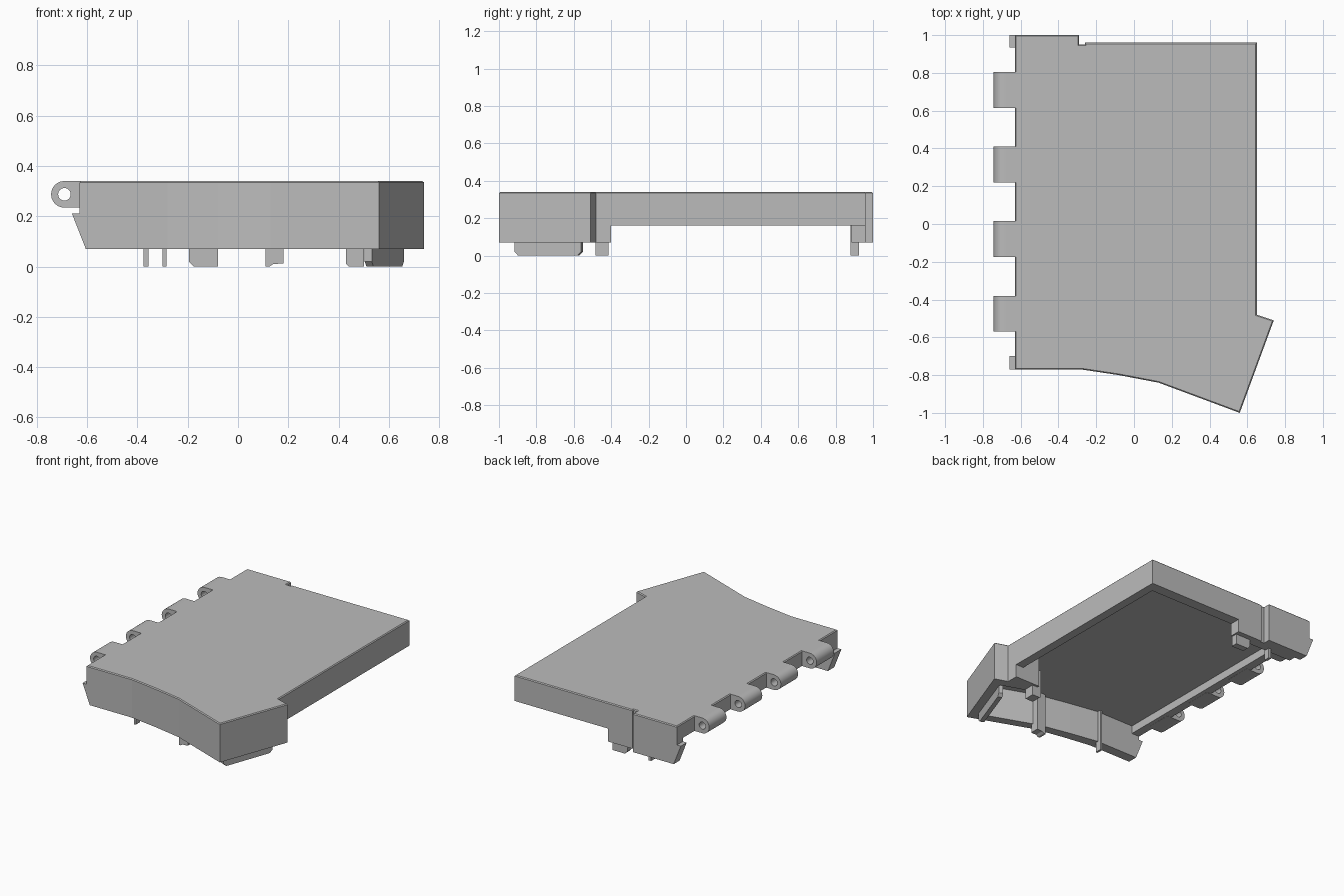
import bpy, bmesh, math
from mathutils import Vector

cube = bpy.data.objects.get("Cube")
if cube:
    bpy.data.objects.remove(cube, do_unlink=True)

grey = bpy.data.materials.new("plain grey")
grey.use_nodes = True
colour = (0.5, 0.5, 0.5, 1)
grey.diffuse_color = colour
grey.node_tree.nodes["Principled BSDF"].inputs["Base Color"].default_value = colour

TOP, CEILING, RIM, HINGE_RIM = 0.34, 0.29, 0.07, 0.235


def add_object(name, bm):
    bmesh.ops.recalc_face_normals(bm, faces=bm.faces)
    mesh = bpy.data.meshes.new(name)
    bm.to_mesh(mesh)
    bm.free()
    mesh.materials.append(grey)
    obj = bpy.data.objects.new(name, mesh)
    bpy.context.collection.objects.link(obj)
    return obj


def prism(name, points, low, high, axis="z", top_bevel=0):
    """Extrude an outline along z (points are x, y) or y (points are x, z)."""
    bm = bmesh.new()
    place = (lambda p, h: (p[0], p[1], h)) if axis == "z" else (lambda p, h: (p[0], h, p[1]))
    a = [bm.verts.new(place(p, low)) for p in points]
    b = [bm.verts.new(place(p, high)) for p in points]
    bm.faces.new(a)
    bm.faces.new(b)
    for i in range(len(a)):
        j = (i + 1) % len(a)
        bm.faces.new((a[i], a[j], b[j], b[i]))
    if top_bevel:
        edges = [e for e in bm.edges if all(v in b for v in e.verts)]
        bmesh.ops.recalc_face_normals(bm, faces=bm.faces)
        bmesh.ops.bevel(bm, geom=edges, offset=top_bevel, segments=1, affect="EDGES")
    return add_object(name, bm)


def box(name, x0, x1, y0, y1, z0, z1):
    return prism(name, [(x0, y0), (x1, y0), (x1, y1), (x0, y1)], z0, z1)


def cut(obj, cutter):
    cutter.hide_render = True
    mod = obj.modifiers.new("cut", "BOOLEAN")
    mod.operation = "DIFFERENCE"
    mod.solver = "EXACT"
    mod.object = cutter
    bpy.context.view_layer.objects.active = obj
    bpy.ops.object.modifier_apply(modifier=mod.name)
    bpy.data.objects.remove(cutter, do_unlink=True)


# Hollow cover with an angled ear at the front
outline = [(-.63, -.77), (-.28, -.77), (-.08, -.8), (.13, -.84), (.56, -1), (.74, -.51),
           (.65, -.48), (.65, .96), (-.26, .96), (-.26, .95), (-.29, .95), (-.29, 1), (-.63, 1)]
pocket = [(-.57, -.7), (-.28, -.7), (-.08, -.735), (.14, -.78), (.525, -.922), (.66, -.55),
          (.46, -.48), (.46, -.4), (.59, -.4), (.59, .885), (-.57, .885)]
cover = prism("cover_shell", outline, RIM, TOP, top_bevel=.006)
cut(cover, prism("pocket_cutter", pocket, -.1, CEILING))
cut(cover, box("low_rim_cutter", -.07, 1, -.4, 1.2, -.1, .16))
cut(cover, box("hinge_rim_cutter", -1, -.56, -1.2, 1.2, -.1, HINGE_RIM))

# Slanted lips closing both ends of the hinge side
lip = [(-.66, .21), (-.63, .21), (-.63, HINGE_RIM), (-.56, HINGE_RIM), (-.56, RIM), (-.605, RIM)]
prism("front_lip", lip, -.77, -.7, "y")
prism("back_lip", lip, .935, 1, "y")


# Hinge knuckles with a pin hole
def knuckle(name, y0, y1, cx=-.69, cz=.287, radius=.053, hole=.025, sides=24):
    bm = bmesh.new()
    rings = []
    for y in (y0, y1):
        for is_hole in (False, True):
            ring = []
            for i in range(sides):
                a = 2 * math.pi * i / sides
                c, s = math.cos(a), math.sin(a)
                r = hole if is_hole else radius
                if c > .001 and not is_hole:
                    # flat top and bottom running back into the wall
                    reach = radius / math.tan(math.pi / 6)
                    r = min(reach / c, radius / max(abs(s), .001))
                ring.append(bm.verts.new((cx + r * c, y, cz + r * s)))
            rings.append(ring)
    outer0, hole0, outer1, hole1 = rings
    for p, q in ((outer0, outer1), (hole0, hole1), (outer0, hole0), (outer1, hole1)):
        for i in range(sides):
            j = (i + 1) % sides
            bm.faces.new((p[i], p[j], q[j], q[i]))
    obj = add_object(name, bm)
    bpy.ops.object.select_all(action="DESELECT")
    obj.select_set(True)
    bpy.context.view_layer.objects.active = obj
    bpy.ops.object.shade_smooth_by_angle(angle=math.radians(35))


for n, (y0, y1) in enumerate([(-.57, -.38), (-.175, .015), (.22, .41), (.615, .805)]):
    knuckle(f"hinge_knuckle_{n + 1}", y0, y1)

# Long clip along the inside of the ear, with chamfered lower corners
start, end = Vector((.527, -.915)), Vector((.655, -.56))
run = end - start
length = run.length
clip = prism("ear_clip", [(0, .02), (.02, 0), (length - .02, 0), (length, .02),
                          (length, CEILING), (0, CEILING)], -.005, .025, "y")
clip.location = (start.x, start.y, 0)
clip.rotation_euler.z = math.atan2(run.y, run.x)

# Locating pegs and ribs below the rim
prism("back_peg", [(-.195, .02), (-.175, 0), (-.08, 0), (-.08, .2), (-.195, .2)], .88, .925, "y")
prism("front_peg", [(.11, 0), (.125, 0), (.14, .01), (.18, .012), (.18, CEILING), (.11, CEILING)],
      -.81, -.75, "y")
box("front_rib", -.3, -.285, -.72, -.675, 0, CEILING)
box("back_rib", -.375, -.355, .88, .92, 0, .2)
prism("corner_peg", [(.43, .01), (.44, 0), (.5, 0), (.5, .2), (.43, .2)], -.485, -.415, "y")
